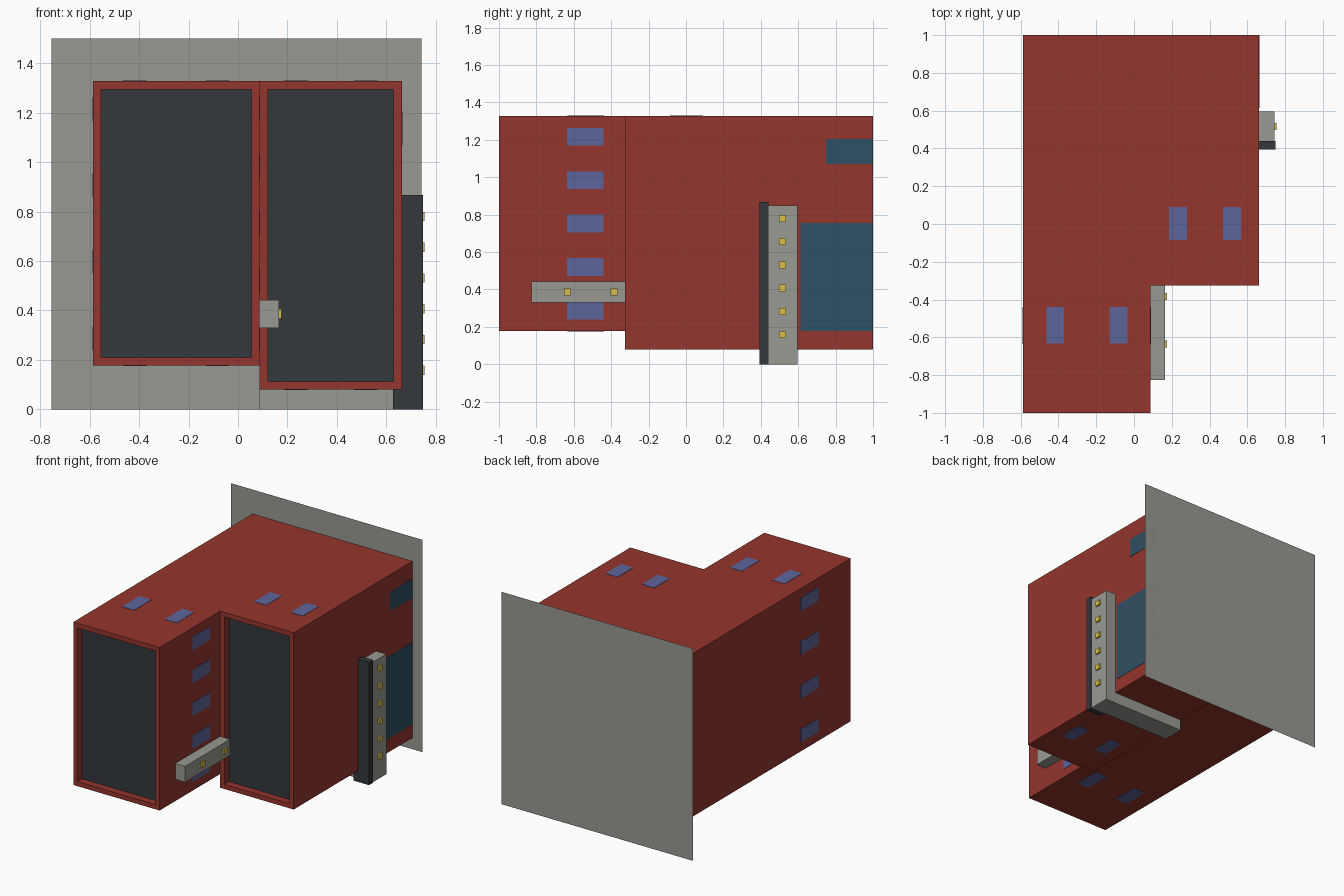
import bpy, bmesh
from mathutils import Vector

if "Cube" in bpy.data.objects:
    bpy.data.objects.remove(bpy.data.objects["Cube"])


def material(name, rgb):
    m = bpy.data.materials.new(name)
    m.diffuse_color = (*rgb, 1)
    m.use_nodes = True
    m.node_tree.nodes["Principled BSDF"].inputs["Base Color"].default_value = m.diffuse_color
    return m


RED = material("red_paint", (0.30, 0.036, 0.026))
DARK = material("dark_panel", (0.033, 0.04, 0.044))
VENT = material("blue_vent", (0.11, 0.13, 0.33))
TEAL = material("teal_panel", (0.028, 0.08, 0.125))
YELLOW = material("yellow_light", (0.7, 0.52, 0.07))
GREY = material("grey_metal", (0.32, 0.32, 0.29))


def finish(name, bm, mats):
    mesh = bpy.data.meshes.new(name)
    bm.to_mesh(mesh)
    bm.free()
    ob = bpy.data.objects.new(name, mesh)
    bpy.context.collection.objects.link(ob)
    for m in mats:
        mesh.materials.append(m)
    return ob


def cube_bm(x, y, z):
    """Box mesh from three (low, high) ranges."""
    bm = bmesh.new()
    bmesh.ops.create_cube(bm, size=1)
    for v in bm.verts:
        v.co = Vector([r[0] if c < 0 else r[1] for c, r in zip(v.co, (x, y, z))])
    return bm


def box(name, x, y, z, mat):
    return finish(name, cube_bm(x, y, z), [mat])


def housing(name, x, y, z):
    """Red housing, open at the wall, with a framed and recessed front panel."""
    bm = cube_bm(x, y, z)
    bm.normal_update()
    back = next(f for f in bm.faces if f.normal.y > 0.9)
    front = next(f for f in bm.faces if f.normal.y < -0.9)
    bmesh.ops.delete(bm, geom=[back], context='FACES_ONLY')
    bmesh.ops.inset_region(bm, faces=[front], thickness=0.047)
    bmesh.ops.inset_region(bm, faces=[front], thickness=0.0)
    for v in front.verts:
        v.co.y += 0.05
    front.material_index = 1
    finish(name, bm, [RED, DARK])


def around(c, size):
    return (c - size / 2, c + size / 2)


T = 0.002   # how far flat details stand proud
XL, XM, XR = -0.587, 0.088, 0.663
TOP, Z1, Z2, STEP = 1.328, 0.177, 0.08, -0.325

# Two stepped housings
housing("long_housing", (XL, XM), (-1, 1), (Z1, TOP))
housing("short_housing", (XM, XR), (STEP, 1), (Z2, TOP))

# Wall sheet at the back
bm = bmesh.new()
bm.faces.new([bm.verts.new(p) for p in
              ((0.742, 1, 0), (-0.755, 1, 0), (-0.755, 1, 1.5), (0.742, 1, 1.5))])
finish("back_wall", bm, [GREY])

# Vents on tops and undersides
for xs, yc, dy, zlow in (((-0.417, -0.083), -0.536, 0.195, Z1),
                         ((0.233, 0.518), 0.003, 0.175, Z2)):
    for xc in xs:
        for side, z in (("top", TOP), ("bottom", zlow)):
            box(side + "_vent", around(xc, 0.095), around(yc, dy), around(z, 2 * T), VENT)

# Vents on the sides of the long housing
for i in range(5):
    box("right_vent", around(XM, 2 * T), around(-0.538, 0.195), around(0.288 + i * 0.232, 0.095), VENT)
for i in range(4):
    box("left_vent", around(XL, 2 * T), around(-0.538, 0.195), around(0.288 + i * 0.309, 0.095), VENT)

# Teal panels on the right side
box("upper_side_panel", around(XR, 2 * T), (0.748, 1), (1.07, 1.205), TEAL)
box("lower_side_panel", around(XR, 2 * T), (0.613, 1), (0.178, 0.755), TEAL)

# Post with foot beam and dark edge strip
box("post", (XR, 0.743), (0.44, 0.595), (0, 0.848), GREY)
box("foot_beam", (XM, XR), (0.44, 0.595), (0, Z2), GREY)
box("post_edge_strip", (0.627, 0.748), (0.394, 0.44), (0, 0.867), DARK)
for i in range(6):
    box("post_light", (0.74, 0.755), around(0.515, 0.037), around(0.158 + i * 0.1245, 0.037), YELLOW)

# Rail beside the long housing
box("rail", (XM, 0.165), (-0.825, STEP), (0.33, 0.443), GREY)
for yc in (-0.635, -0.385):
    box("rail_light", (0.16, 0.176), around(yc, 0.037), around(0.387, 0.037), YELLOW)
